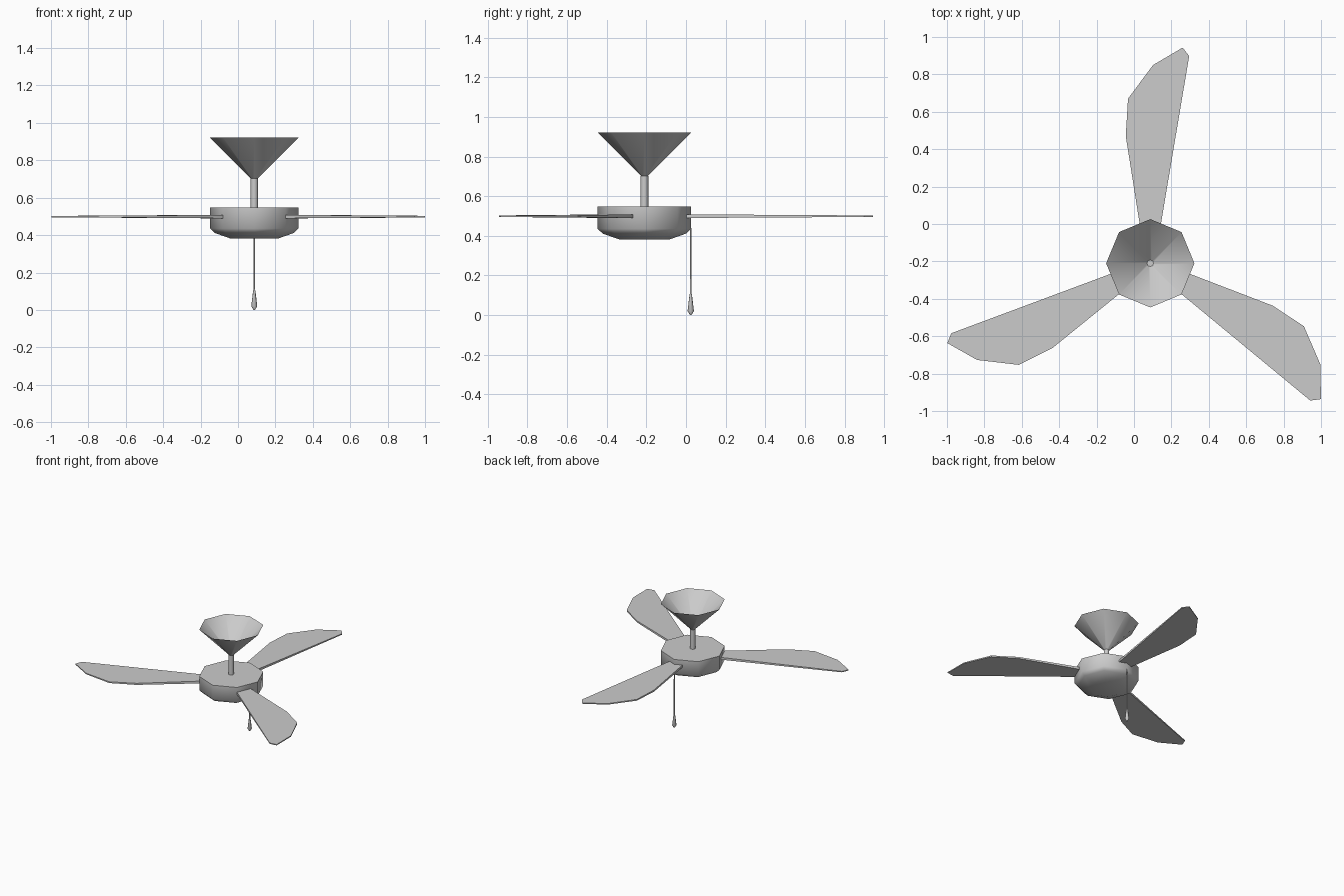
import bpy, bmesh, math
from mathutils import Matrix, Vector

cube = bpy.data.objects.get("Cube")
if cube:
    bpy.data.objects.remove(cube, do_unlink=True)

HUB = Vector((0.087, -0.21, 0))

grey = bpy.data.materials.new("plain_grey")
grey.use_nodes = True
grey.diffuse_color = (0.6, 0.6, 0.6, 1)
grey.node_tree.nodes["Principled BSDF"].inputs["Base Color"].default_value = (0.6, 0.6, 0.6, 1)


def finish(name, bm, location, smooth):
    bmesh.ops.recalc_face_normals(bm, faces=bm.faces)
    mesh = bpy.data.meshes.new(name)
    bm.to_mesh(mesh)
    bm.free()
    mesh.materials.append(grey)
    obj = bpy.data.objects.new(name, mesh)
    obj.location = location
    bpy.context.collection.objects.link(obj)
    bpy.ops.object.select_all(action='DESELECT')
    obj.select_set(True)
    bpy.context.view_layer.objects.active = obj
    if smooth:
        bpy.ops.object.shade_smooth_by_angle(angle=math.radians(smooth))
    return obj


def lathe(name, profile, location, sides=8, cap_top=True, smooth=46):
    """Stack rings of (radius, z), listed from bottom to top."""
    bm = bmesh.new()
    rings = []
    for r, z in profile:
        rings.append([bm.verts.new((r * math.cos(math.tau * i / sides),
                                    r * math.sin(math.tau * i / sides), z))
                      for i in range(sides)])
    for low, high in zip(rings, rings[1:]):
        for i in range(sides):
            j = (i + 1) % sides
            bm.faces.new((low[i], low[j], high[j], high[i]))
    bm.faces.new(rings[0])
    if cap_top:
        bm.faces.new(rings[-1])
    return finish(name, bm, location, smooth)


# Ceiling canopy: an open, flared cone on a thin rod
lathe("ceiling_canopy", [(0.012, 0.697), (0.236, 0.921)], HUB, cap_top=False)
lathe("down_rod", [(0.02, 0.53), (0.02, 0.703)], HUB)

# Motor housing with a stepped lower bowl
lathe("motor_housing", [(0.125, 0.381), (0.21, 0.411), (0.236, 0.435), (0.236, 0.547)],
      HUB, smooth=46)

# Pull cord and its drop-shaped handle at the back of the housing
cord_at = HUB + Vector((0, 0.234, 0))
lathe("pull_cord", [(0.005, 0.09), (0.004, 0.44)], cord_at)
lathe("pull_handle", [(0.004, 0), (0.016, 0.02), (0.006, 0.105)], cord_at)

# Three blades, thick at the root and thin at the tip
OUTLINE = [(-0.055, 0.2), (0.055, 0.2), (0.208, 1.108), (0.173, 1.153),
           (0.015, 1.06), (-0.119, 0.88), (-0.131, 0.68)]


def blade(name, angle):
    bm = bmesh.new()
    layers = []
    for side in (-1, 1):
        layers.append([bm.verts.new((x, y, 0.499 + side * (0.0105 - 0.006 * y)))
                       for x, y in OUTLINE])
    bottom, top = layers
    bm.faces.new(bottom)
    bm.faces.new(top)
    for i in range(len(OUTLINE)):
        j = (i + 1) % len(OUTLINE)
        bm.faces.new((bottom[i], bottom[j], top[j], top[i]))
    bm.transform(Matrix.Rotation(math.radians(angle), 4, 'Z'))
    finish(name, bm, HUB, 30)


for name, angle in (("back_blade", 0), ("right_blade", 120), ("left_blade", 240)):
    blade(name, angle)
